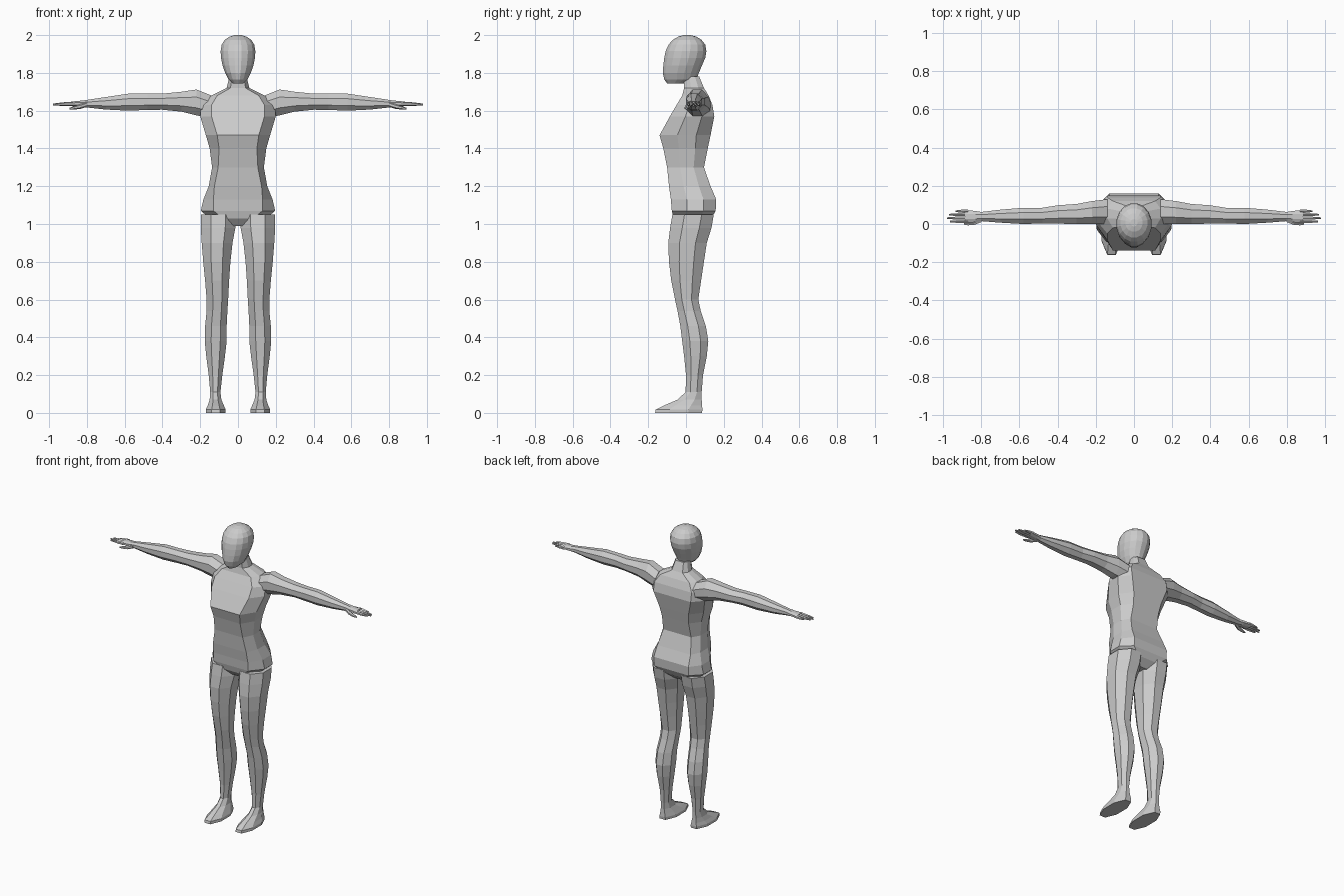
import bpy, bmesh
from math import cos, sin, pi


def ring(n, axis, t, a0, a1, b0, b1):
    """Faceted oval with flat sides touching the given bounds, at t along axis."""
    k = 1 / cos(pi / n)
    pts = []
    for i in range(n):
        ang = (i + 0.5) * 2 * pi / n
        a = (a0 + a1) / 2 + (a1 - a0) / 2 * cos(ang) * k
        b = (b0 + b1) / 2 + (b1 - b0) / 2 * sin(ang) * k
        pts.append((a, b, t) if axis == 'z' else (t, a, b))
    return pts


def loft(name, rings, mirror=False):
    """Skin consecutive rings, cap the ends, optionally mirror across x."""
    bm = bmesh.new()
    loops = [[bm.verts.new(p) for p in r] for r in rings]
    n = len(loops[0])
    for lo, hi in zip(loops, loops[1:]):
        for i in range(n):
            j = (i + 1) % n
            bm.faces.new((lo[i], lo[j], hi[j], hi[i]))
    bm.faces.new(loops[0])
    bm.faces.new(loops[-1])
    bmesh.ops.recalc_face_normals(bm, faces=bm.faces)
    me = bpy.data.meshes.new(name)
    bm.to_mesh(me)
    bm.free()
    ob = bpy.data.objects.new(name, me)
    bpy.context.collection.objects.link(ob)
    if mirror:
        ob.modifiers.new("Mirror", 'MIRROR').use_clip = False
    return ob


# Torso and neck: z, half width, half width of flat panels, front y, back y
torso = [
    (0.99, .05, .03, -.03, .09), (1.03, .15, .08, -.065, .135),
    (1.07, .197, .13, -.075, .157), (1.13, .183, .13, -.08, .16),
    (1.20, .155, .125, -.09, .13), (1.30, .137, .105, -.10, .095),
    (1.40, .15, .10, -.12, .115), (1.47, .17, .11, -.14, .13),
    (1.57, .20, .14, -.085, .15), (1.63, .195, .14, -.05, .14),
    (1.68, .14, .11, -.02, .12), (1.72, .06, .04, -.01, .095),
    (1.78, .045, .03, -.01, .07),
]
rings = []
for z, w, a, f, b in torso:
    m0, m1 = f + (b - f) * .35, f + (b - f) * .72
    rings.append([(-a, f, z), (a, f, z), (w, m0, z), (w, m1, z),
                  (a, b, z), (-a, b, z), (-w, m1, z), (-w, m0, z)])
loft("torso", rings)

# Head: z, half width, front y, back y
head = [
    (1.745, .03, -.10, .0), (1.765, .05, -.115, .055), (1.80, .068, -.123, .068),
    (1.84, .082, -.12, .085), (1.88, .09, -.115, .102), (1.915, .092, -.108, .108),
    (1.95, .086, -.092, .102), (1.975, .07, -.07, .082), (1.992, .045, -.04, .055),
    (2.0, .018, -.012, .025),
]
loft("head", [ring(16, 'z', z, -w, w, f, b) for z, w, f, b in head])

# Legs with feet: z, inner x, outer x, front y, back y
leg = [
    (0, .065, .17, -.163, .085), (.018, .065, .17, -.16, .087),
    (.04, .075, .16, -.115, .085), (.07, .088, .15, -.045, .083),
    (.11, .093, .147, -.002, .083), (.20, .083, .155, 0, .09),
    (.30, .069, .168, -.01, .11), (.38, .06, .176, -.02, .118),
    (.46, .06, .174, -.03, .105), (.54, .056, .166, -.045, .078),
    (.60, .052, .166, -.058, .065), (.70, .047, .174, -.078, .08),
    (.80, .04, .184, -.09, .095), (.90, .029, .192, -.094, .11),
    (.98, .014, .197, -.084, .135), (1.05, .012, .196, -.072, .147),
]
loft("leg", [ring(8, 'z', *r) for r in leg], True)

# Arms: x, front y, back y, bottom z, top z
arm = [
    (.14, .0, .13, 1.56, 1.68), (.22, .0, .12, 1.575, 1.712),
    (.30, .0, .105, 1.595, 1.70), (.40, .002, .098, 1.605, 1.69),
    (.48, .003, .085, 1.604, 1.69), (.58, .0, .085, 1.60, 1.69),
    (.70, .007, .075, 1.606, 1.672), (.80, .015, .063, 1.617, 1.657),
    (.83, .01, .068, 1.62, 1.653), (.885, .006, .074, 1.624, 1.648),
]
loft("arm_and_palm", [ring(8, 'x', *r) for r in arm], True)

# Fingers: y centre, tip x
for i, (y, tip) in enumerate([(.067, .935), (.049, .97), (.031, .98), (.013, .965)]):
    rows = [(.87, .0085, 1.627, 1.646), ((.87 + tip) / 2, .008, 1.626, 1.643),
            (tip, .004, 1.629, 1.637)]
    loft(f"finger_{i + 1}", [ring(6, 'x', x, y - r, y + r, lo, hi)
                             for x, r, lo, hi in rows], True)

# Thumb
thumb = [(.80, .01, .035, 1.622, 1.645), (.835, -.004, .018, 1.611, 1.633),
         (.87, -.007, .011, 1.607, 1.622), (.892, -.003, .006, 1.607, 1.615)]
loft("thumb", [ring(6, 'x', *r) for r in thumb], True)
